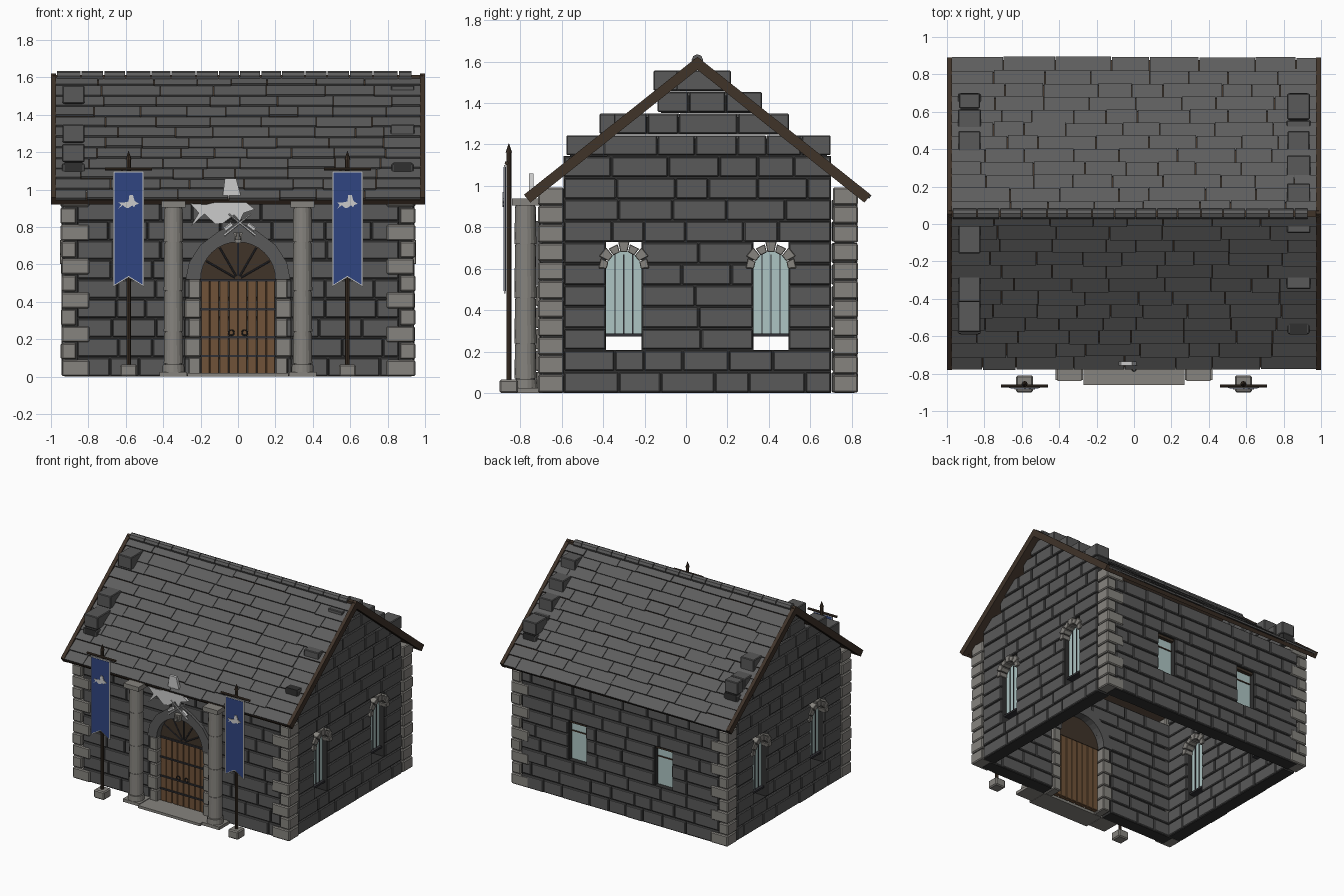
import bpy, bmesh, random
from math import pi, sin, cos, atan2
from mathutils import Matrix, Vector

if "Cube" in bpy.data.objects:
    bpy.data.objects.remove(bpy.data.objects["Cube"])

random.seed(4)

def mat(name, r, g, b):
    m = bpy.data.materials.new(name)
    m.diffuse_color = (r, g, b, 1)
    m.use_nodes = True
    m.node_tree.nodes["Principled BSDF"].inputs["Base Color"].default_value = m.diffuse_color
    return m

DARK = mat("dark_stone", .10, .10, .10)
MORTAR = mat("mortar", .03, .03, .03)
LIGHT = mat("light_stone", .24, .23, .21)
SLATE = mat("slate", .11, .11, .11)
BEAM = mat("dark_wood", .05, .033, .022)
WOOD = mat("door_wood", .16, .085, .04)
IRON = mat("iron", .03, .03, .035)
GLASS = mat("glass", .42, .56, .55)
BLUE = mat("banner_blue", .03, .06, .22)
SILVER = mat("silver", .55, .55, .58)

def box(bm, x0, x1, y0, y1, z0, z1):
    m = Matrix.Translation(((x0 + x1) / 2, (y0 + y1) / 2, (z0 + z1) / 2)) @ \
        Matrix.Diagonal((x1 - x0, y1 - y0, z1 - z0, 1))
    return bmesh.ops.create_cube(bm, size=1, matrix=m)["verts"]

def rod(bm, p, q, r, r2=None, n=8):
    p, q = Vector(p), Vector(q)
    d = q - p
    m = Matrix.Translation((p + q) / 2) @ d.to_track_quat('Z', 'Y').to_matrix().to_4x4()
    bmesh.ops.create_cone(bm, cap_ends=True, segments=n, radius1=r,
                          radius2=r if r2 is None else r2, depth=d.length, matrix=m)

def prism(bm, pts, y0, y1):
    f = bm.faces.new([bm.verts.new((x, y0, z)) for x, z in pts])
    ext = bmesh.ops.extrude_face_region(bm, geom=[f], use_keep_orig=True)["geom"]
    bmesh.ops.translate(bm, vec=(0, y1 - y0, 0),
                        verts=[v for v in ext if isinstance(v, bmesh.types.BMVert)])

def finish(name, bm, material, matrix=None, bevel=0):
    bmesh.ops.recalc_face_normals(bm, faces=bm.faces)
    me = bpy.data.meshes.new(name)
    bm.to_mesh(me)
    bm.free()
    o = bpy.data.objects.new(name, me)
    bpy.context.collection.objects.link(o)
    me.materials.append(material)
    if matrix:
        o.matrix_world = matrix
    if bevel:
        b = o.modifiers.new("bevel", 'BEVEL')
        b.width, b.segments = bevel, 1
    return o

def split(a, b, lo, hi):
    """Cut a run into stones of varied width."""
    cuts = [a]
    while b - cuts[-1] > hi:
        cuts.append(min(cuts[-1] + random.uniform(lo, hi), b - lo * .6))
    return list(zip(cuts, cuts[1:] + [b]))

# Walls: coursed blocks over a thinner mortar core, with openings left out
H, T = .104, .12

def wall(name, extents, openings, matrix):
    stones, core = bmesh.new(), bmesh.new()
    for i, (a, b) in enumerate(extents):
        gaps = sorted(o[:2] for o in openings if o[2] <= i <= o[3])
        edges = [a] + [e for g in gaps for e in g] + [b]
        for u, v in zip(edges[::2], edges[1::2]):
            inset = .02 if i > 10 else 0
            box(core, u + inset, v - inset, -T / 2 + .012, T / 2 - .012, i * H, (i + 1) * H - inset)
            for p, q in split(u, v, .14, .29):
                j = random.uniform(-.004, .004)
                box(stones, p + .003, q - .003, -T / 2 - j, T / 2 + j, i * H + .004, i * H + H - .004)
    finish(name + "_mortar", core, MORTAR, matrix)
    finish(name + "_stones", stones, DARK, matrix, .005)

door_gap = [(-.28, .28, 0, 4), (-.21, .21, 5, 5), (-.17, .17, 6, 6)]
wall("front_wall", [(-.86, .86)] * 9, door_gap, Matrix.Translation((0, -.645, 0)))
wall("back_wall", [(-.86, .86)] * 9, [(s - .078, s + .078, 3, 5) for s in (-.375, .375)],
     Matrix.Translation((0, .765, 0)))
TURN = Matrix.Rotation(pi / 2, 4, 'Z')
WIN = (-.3, .41)
side_gap = [(y - .085, y + .085, 2, 6) for y in WIN]
full = [(-.59, .70)] * 11
gables = {"right": (1, [(-.4, .7), (-.35, .5), (-.14, .37), (-.05, .22)]),
          "left": (-1, [(-.58, .7), (-.42, .5), (-.14, .25), (-.16, .1)])}
for side, (s, top) in gables.items():
    wall(side + "_wall", full + top, side_gap, Matrix.Translation((s * .88, 0, 0)) @ TURN)

# Corner quoins, alternating long and short on the front and back faces
bm = bmesh.new()
for s in (-1, 1):
    for y0, y1 in ((-.715, -.59), (.71, .83)):
        z = 0
        for i in range(11):
            inner = .865 if i % 2 else .795
            x = sorted((s * inner, s * (.95 - random.uniform(0, .008))))
            box(bm, *x, y0, y1, z + .003, z + .088)
            z += .0905
finish("corner_quoins", bm, LIGHT, bevel=.007)

# Roof slopes, built flat from ridge to eave and then tilted
TH = atan2(.66, .83)
L, ROWS = 1.067, 12
for side, turn in (("back", 0), ("front", pi)):
    M = Matrix.Translation((0, .055, 1.62)) @ Matrix.Rotation(turn, 4, 'Z') @ Matrix.Rotation(-TH, 4, 'X')
    bm = bmesh.new()
    box(bm, -.975, .975, .02, L - .01, -.042, -.018)
    finish(side + "_roof_deck", bm, BEAM, M)
    bm = bmesh.new()
    for r in range(ROWS):
        y0, y1 = r * L / ROWS, (r + 1) * L / ROWS
        for a, b in split(-.975, .975, .15, .32):
            end = y1 + random.uniform(-.004, .006)
            lift = random.uniform(.008, .014)
            for v in box(bm, a + .002, b - .002, y0, end, -.026, -.012):
                if v.co.y > y0 + .01:
                    v.co.z += lift
    finish(side + "_roof_slates", bm, SLATE, M)
    bm = bmesh.new()
    for s in (-1, 1):
        box(bm, *sorted((s * .972, s * 1.0)), 0, L, -.047, .002)
    box(bm, -.98, .98, L - .022, L - .002, -.046, -.02)
    finish(side + "_barge_boards", bm, BEAM, M)

# Ridge beam and ridge caps
bm = bmesh.new()
box(bm, -.99, .99, .037, .073, 1.57, 1.612)
finish("ridge_beam", bm, BEAM)
bm = bmesh.new()
for a, b in split(-.97, .93, .1, .14):
    rod(bm, (a + .003, .055, 1.607), (b - .003, .055, 1.607), .028)
finish("ridge_caps", bm, SLATE)

# Arched side windows with voussoirs, bars and sill
def arc(cx, cz, r, n, a0=0, a1=pi):
    return [(cx + r * cos(a0 + (a1 - a0) * i / n), cz + r * sin(a0 + (a1 - a0) * i / n)) for i in range(n + 1)]

for side, (s, _) in gables.items():
    M = Matrix.Translation((s * .88, 0, 0)) @ TURN
    glass, bars, arch = bmesh.new(), bmesh.new(), bmesh.new()
    for y in WIN:
        prism(glass, [(y - .085, .285), (y + .085, .285)] + arc(y, .6, .085, 12), -.008, .008)
        box(bars, y - .087, y + .087, -.03, .03, .272, .287)
        for u in (-.043, 0, .043):
            box(bars, y + u - .003, y + u + .003, -.013, .013, .285, .67)
        for i in range(7):
            a, b = pi * i / 7 + .02, pi * (i + 1) / 7 - .02
            ro = .122 + .012 * (i % 2)
            prism(arch, arc(y, .6, .082, 1, a, b) + arc(y, .6, ro, 1, b, a), -.073, .073)
    finish(side + "_window_glass", glass, GLASS, M)
    finish(side + "_window_bars", bars, IRON, M)
    finish(side + "_window_arches", arch, LIGHT, M, .003)

# Plain back windows with wooden lintels
glass, bars = bmesh.new(), bmesh.new()
for x in (-.375, .375):
    box(glass, x - .078, x + .078, .757, .773, .312, .61)
    box(bars, x - .078, x + .078, .73, .80, .604, .624)
    box(bars, x - .078, x + .078, .75, .78, .53, .538)
finish("back_window_glass", glass, GLASS)
finish("back_window_lintels", bars, BEAM)

# Door surround: jamb stones, pointed arch, keystone
bm = bmesh.new()
for s in (-1, 1):
    for i in range(5):
        x = sorted((s * .2, s * (.285 if i % 2 else .265)))
        box(bm, *x, -.725, -.585, i * H + .002, i * H + .102)
finish("door_jambs", bm, LIGHT, bevel=.006)
half = [(.28, .52), (.262, .61), (.2, .705), (.1, .78)]
bm = bmesh.new()
prism(bm, half + [(0, .83)] + [(-x, z) for x, z in half[::-1]] + arc(0, .52, .2, 16, pi, 0), -.73, -.58)
finish("door_arch", bm, DARK)
bm = bmesh.new()
prism(bm, [(-.016, .715), (.016, .715), (.024, .77), (-.024, .77)], -.765, -.72)
rod(bm, (0, -.775, .73), (0, -.775, .765), .016, .01)
finish("keystone", bm, LIGHT)

# Door planks, fan panel and ironwork
bm = bmesh.new()
for i in range(8):
    box(bm, -.2 + i * .05 + .001, -.15 + i * .05 - .001, -.68, -.645, .01, .52)
finish("door_planks", bm, WOOD, bevel=.003)
bm = bmesh.new()
prism(bm, arc(0, .52, .203, 20), -.675, -.645)
finish("door_fan_panel", bm, BEAM)
bm = bmesh.new()
for z in (.11, .21, .36, .515):
    box(bm, -.2, .2, -.688, -.676, z - .006, z + .006)
for i in range(1, 6):
    a = pi * i / 6
    rod(bm, (.02 * cos(a), -.678, .52 + .02 * sin(a)), (.195 * cos(a), -.678, .52 + .195 * sin(a)), .005, n=6)
for s in (-1, 1):
    ring = [Vector((s * .036 + .015 * cos(t * pi / 5), -.693, .235 + .015 * sin(t * pi / 5))) for t in range(11)]
    for p, q in zip(ring, ring[1:]):
        rod(bm, p, q, .004, n=6)
finish("door_ironwork", bm, IRON)

# Step, plinths and portico columns
bm = bmesh.new()
box(bm, -.27, .27, -.86, -.69, 0, .02)
for s in (-1, 1):
    box(bm, *sorted((s * .272, s * .42)), -.835, -.69, 0, .024)
finish("door_step", bm, LIGHT)
for side, s in (("left", -1), ("right", 1)):
    bm = bmesh.new()
    x, y, cuts = s * .345, -.775, (.02, .07, .24, .46, .72, .905)
    for i, (a, b) in enumerate(zip(cuts, cuts[1:])):
        rod(bm, (x, y, a), (x, y, b - .005), .06 if i == 0 else .053, .058 if i == 0 else .05, 18)
    rod(bm, (x, y, .03), (x, y, .91), .047, n=18)
    box(bm, x - .065, x + .065, -.84, -.70, .905, .94)
    o = finish(side + "_column", bm, LIGHT)

# Fish emblem outline, shared by the door ornament and both banners
FISH = [(-.255, .8), (-.21, .875), (-.255, .925), (-.17, .92), (-.085, .94), (-.07, 1.06), (-.01, 1.06),
        (.02, .95), (.09, .895), (.03, .875), (.01, .83), (-.02, .865), (-.08, .82), (-.12, .815), (-.18, .87)]
bm = bmesh.new()
prism(bm, FISH, -.757, -.735)
for s in (-1, 1):
    rod(bm, (.01 - s * .085, -.762, .755), (.01 + s * .06, -.762, .87), .008, .004, 6)
    rod(bm, (.01 - s * .04, -.762, .755 + .06), (.01 - s * .08, -.762, .755 + .03), .014, n=6)
finish("fish_ornament", bm, SILVER)

# Banners on footed poles
for side, c in (("left", -.585), ("right", .585)):
    bm = bmesh.new()
    box(bm, c - .045, c + .045, -.9, -.81, 0, .065)
    finish(side + "_banner_base", bm, LIGHT, bevel=.008)
    bm = bmesh.new()
    rod(bm, (c, -.855, .06), (c, -.855, 1.16), .012)
    rod(bm, (c, -.855, 1.16), (c, -.855, 1.205), .016, .001)
    rod(bm, (c - .125, -.866, 1.11), (c + .125, -.866, 1.11), .009)
    finish(side + "_banner_pole", bm, BEAM)
    for part, e, d, m in (("trim", 0, .004, SILVER), ("cloth", .008, .006, BLUE)):
        w = .083 - e
        bm = bmesh.new()
        prism(bm, [(c - w, 1.1 - e), (c - w, .48 + e * 1.5), (c, .53 + e), (c + w, .48 + e * 1.5), (c + w, 1.1 - e)],
              -.874 - d, -.874 + d)
        finish(f"{side}_banner_{part}", bm, m)
    bm = bmesh.new()
    prism(bm, [(c + (x + .083) * .32, .925 + (z - .9) * .28) for x, z in FISH], -.885, -.878)
    finish(side + "_banner_emblem", bm, SILVER)
